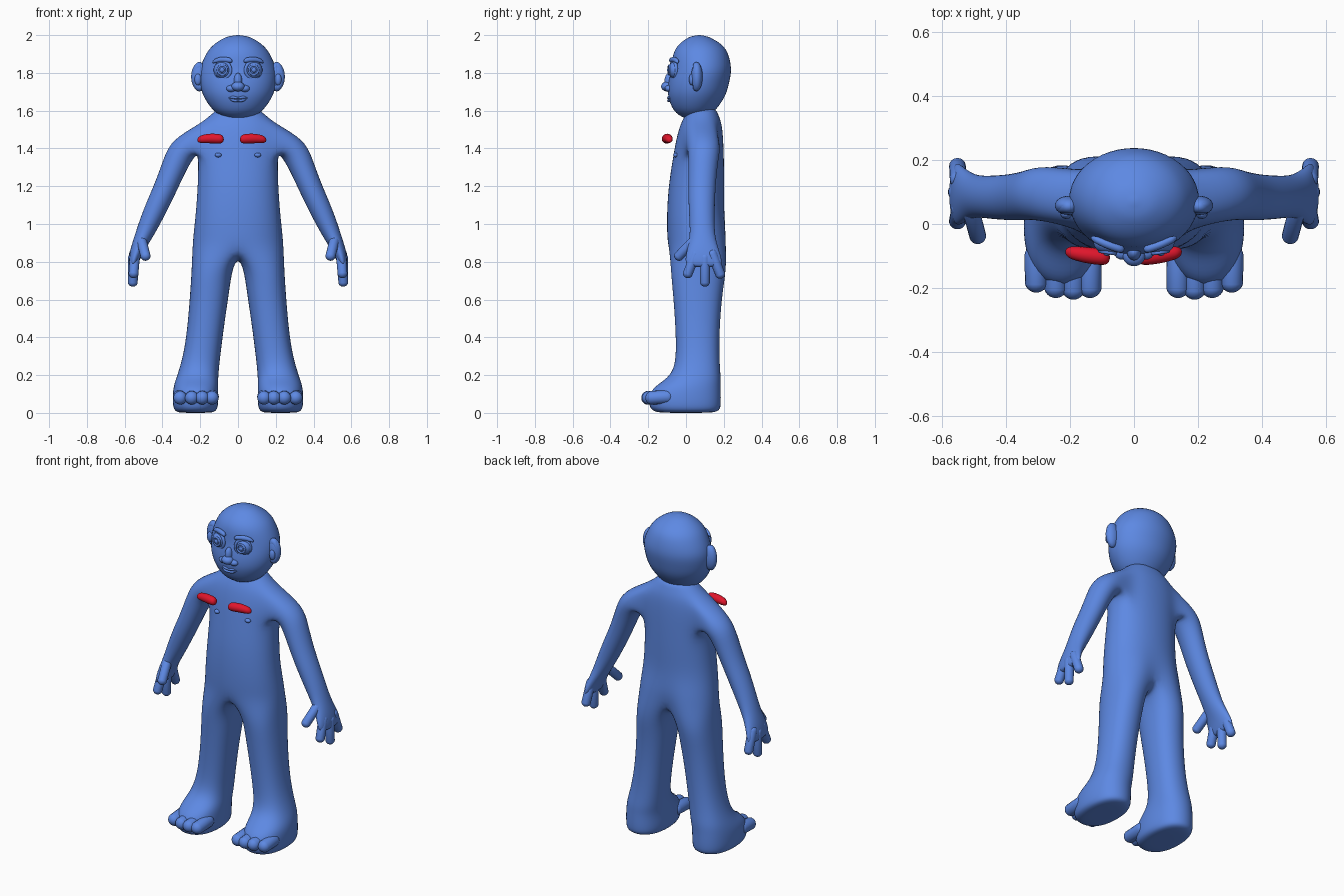
import bpy, bmesh, math
from mathutils import Matrix, Vector

cube = bpy.data.objects.get("Cube")
if cube:
    bpy.data.objects.remove(cube, do_unlink=True)


def material(name, rgb):
    m = bpy.data.materials.new(name)
    m.use_nodes = True
    m.diffuse_color = (*rgb, 1)
    m.node_tree.nodes["Principled BSDF"].inputs["Base Color"].default_value = (*rgb, 1)
    return m


BLUE = material("skin blue", (0.11, 0.25, 0.77))
RED = material("bright red", (0.75, 0.008, 0.025))


def finish(name, bm, mat=BLUE):
    bmesh.ops.recalc_face_normals(bm, faces=bm.faces[:])
    me = bpy.data.meshes.new(name)
    bm.to_mesh(me)
    bm.free()
    ob = bpy.data.objects.new(name, me)
    bpy.context.collection.objects.link(ob)
    me.materials.append(mat)
    for p in me.polygons:
        p.use_smooth = True
    return ob


def bridge(bm, loops, closed=True):
    """Join successive vertex loops with quads."""
    for r, q in zip(loops, loops[1:]):
        for k in range(len(r) if closed else len(r) - 1):
            n = (k + 1) % len(r)
            bm.faces.new((r[k], r[n], q[n], q[k]))


def oval(angle, rx, ry, power=2.0):
    s, c = math.sin(angle), math.cos(angle)
    return (math.copysign(abs(s) ** (2 / power), s) * rx,
            -math.copysign(abs(c) ** (2 / power), c) * ry)


def spline(rows, steps=4):
    """Catmull-Rom interpolation through rows of numbers."""
    out = []
    for i in range(len(rows) - 1):
        p = [rows[max(0, min(len(rows) - 1, i + k))] for k in (-1, 0, 1, 2)]
        for j in range(steps):
            t = j / steps
            out.append([0.5 * (2 * b + (c - a) * t + (2 * a - 5 * b + 4 * c - d) * t * t
                               + (3 * b - a - 3 * c + d) * t ** 3) for a, b, c, d in zip(*p)])
    return out + [list(rows[-1])]


def loft(name, rows, mat=BLUE, side=1, along_x=False, count=16):
    """Skin ovals given as (x, y, z, half width, half depth)."""
    bm = bmesh.new()
    loops = []
    for x, y, z, rx, ry in spline(rows):
        loop = []
        for k in range(count):
            u, v = oval(math.tau * k / count, max(rx, 0.001), max(ry, 0.001))
            co = (x, y + v, z + u) if along_x else (x + u, y + v, z)
            loop.append(bm.verts.new((side * co[0], co[1], co[2])))
        loops.append(loop)
    bridge(bm, loops)
    bm.faces.new(loops[0])
    bm.faces.new(loops[-1])
    return finish(name, bm, mat)


def balls(name, *items):
    bm = bmesh.new()
    for centre, radii in items:
        bmesh.ops.create_uvsphere(bm, u_segments=24, v_segments=16, radius=1,
                                  matrix=Matrix.Translation(centre) @ Matrix.Diagonal((*radii, 1)))
    finish(name, bm)


def digits(name, side, items):
    """Round-ended fingers or toes from point a to point b."""
    bm = bmesh.new()
    for a, b, r in items:
        a, b = (Vector((side * p[0], p[1], p[2])) for p in (a, b))
        verts = bmesh.ops.create_uvsphere(bm, u_segments=16, v_segments=12, radius=r)["verts"]
        for v in verts:
            if v.co.z > r * 0.1:
                v.co.z += (b - a).length
        turn = (b - a).to_track_quat('Z', 'Y').to_matrix().to_4x4()
        bmesh.ops.transform(bm, matrix=Matrix.Translation(a) @ turn, verts=verts)
    finish(name, bm)


def hoop(name, loc, turn, major, minor, sx=1, sz=1):
    """Ring facing forward, turned about the vertical."""
    bm = bmesh.new()
    loops = []
    for i in range(32):
        a = math.tau * i / 32
        loop = []
        for j in range(10):
            b = math.tau * j / 10
            d = major + minor * math.cos(b)
            loop.append(bm.verts.new((sx * d * math.cos(a), minor * math.sin(b), sz * d * math.sin(a))))
        loops.append(loop)
    bridge(bm, loops + loops[:1])
    ob = finish(name, bm)
    ob.location = loc
    ob.rotation_euler.z = turn


# Body cage: left half, mirrored and subdivided
bm = bmesh.new()
swell16 = 3 / (2 + math.cos(math.tau / 16))
swell12 = 3 / (2 + math.cos(math.tau / 12))

# torso half rings run from front middle to back middle: y, z, rx, ry, cleft
torso = []
for y, z, rx, ry, cleft in [
        (.085, 1.62, .095, .07, 0), (.085, 1.58, .14, .085, 0), (.08, 1.53, .2, .11, 0),
        (.072, 1.44, .217, .125, 0), (.065, 1.34, .208, .135, 0), (.055, 1.2, .212, .147, 0),
        (.05, 1.07, .221, .15, 0), (.06, .96, .233, .16, .015), (.067, .88, .24, .162, .04)]:
    loop = []
    for k in range(9):
        u, v = oval(math.pi * k / 8, rx * swell16, ry * swell16, 2.2)
        loop.append(bm.verts.new((0 if k in (0, 8) else u, y + v - (cleft if k == 8 else 0), z)))
    torso.append(loop)
bridge(bm, torso, closed=False)
bm.faces.new(torso[0])

# leg flowing into foot, starting from hip and crotch
crotch = [bm.verts.new((0, y, .825)) for y in (.13, .06, -.01)]
legs = [torso[-1] + crotch]
for x, y, z, rx, ry in [
        (.138, .066, .76, .106, .146), (.15, .062, .64, .102, .13), (.168, .061, .48, .096, .117),
        (.186, .062, .34, .096, .113), (.203, .06, .245, .102, .118), (.216, .045, .185, .11, .138),
        (.223, .008, .14, .117, .174), (.225, -.006, .095, .12, .189), (.225, -.006, .04, .12, .189),
        (.225, 0, .004, .108, .175), (.225, 0, 0, .06, .1)]:
    loop = []
    for k in range(12):
        u, v = oval(math.radians(30 * k - 30), rx * swell12, ry * swell12, 2.3)
        loop.append(bm.verts.new((x + u, y + v, z)))
    legs.append(loop)
bridge(bm, legs)
bm.faces.new(legs[-1])

# arm and palm, grown out of an opening in the torso side
top, mid, low = torso[2:5]
opening = top[2:7] + mid[2:7] + low[2:7]
arms = [top[2:7] + [mid[6]] + low[6:1:-1] + [mid[2]]]
bmesh.ops.delete(bm, geom=[f for f in bm.faces if all(v in opening for v in f.verts)],
                 context='FACES')
path = [(.285, .098, 1.413, .075, .086), (.332, .09, 1.32, .067, .077), (.38, .084, 1.2, .061, .072),
        (.427, .083, 1.1, .059, .069), (.472, .085, 1.0, .053, .065), (.508, .088, .92, .043, .067),
        (.54, .09, .85, .034, .088), (.555, .094, .795, .027, .1), (.558, .097, .77, .018, .08)]
for i, (x, y, z, ra, rb) in enumerate(path):
    a, b = path[max(i - 1, 0)], path[min(i + 1, len(path) - 1)]
    along = Vector((b[0] - a[0], 0, b[2] - a[2])).normalized()
    out = Vector((-along.z, 0, along.x))
    loop = []
    for j in range(12):
        t = math.radians(30 * (j - 2))
        loop.append(bm.verts.new(Vector((x, y, z)) + out * (ra * swell12 * math.cos(t))
                                 + Vector((0, rb * swell12 * math.sin(t), 0))))
    arms.append(loop)
bridge(bm, arms)
bm.faces.new(arms[-1])
body = finish("body", bm)
mirror = body.modifiers.new("mirror", 'MIRROR')
mirror.use_clip = True
subdivide = body.modifiers.new("subdivide", 'SUBSURF')
subdivide.levels = subdivide.render_levels = 2

# Head
loft("head", [(0, .07, 2.0, .006, .006), (0, .07, 1.988, .065, .055), (0, .075, 1.95, .127, .112),
              (0, .078, 1.9, .168, .144), (0, .08, 1.82, .2, .158), (0, .066, 1.74, .2, .16),
              (0, .055, 1.67, .178, .147), (0, .045, 1.6, .127, .107), (0, .045, 1.562, .062, .055),
              (0, .045, 1.55, .006, .006)], count=48)

# Nose and lips
balls("nose", ((0, -.1, 1.728), (.035, .032, .026)), ((.036, -.09, 1.717), (.026, .022, .018)),
      ((-.036, -.09, 1.717), (.026, .022, .018)), ((0, -.088, 1.755), (.022, .026, .045)))
for name, z in (("upper_lip", 1.671), ("lower_lip", 1.656)):
    loft(name, [(-.052, -.083, 1.667, .001, .001), (-.03, -.088, z, .007, .009),
                (0, -.09, z - .004, .006, .01), (.03, -.088, z, .007, .009),
                (.052, -.083, 1.667, .001, .001)], along_x=True)


def brow(name, loc, length, r, drop, mat, side, back):
    """Tapered arched bar, thick at the inner end."""
    rows = [(0, 0, -.2, .05), (.05, 0, -.1, .7), (.2, .1, .1, 1), (.55, .45, .25, 1),
            (.85, .8, -.1, .8), (.97, .95, -.5, .45), (1, 1, -.6, .05)]
    ob = loft(name, [(t * length, b * back, h * drop, r * k, r * k) for t, b, h, k in rows],
              mat, side, along_x=True)
    ob.location = loc


for s, word in ((1, "left"), (-1, "right")):
    # Fingers and toes
    digits(word + "_fingers", s, [((.545, .05, .84), (.553, .01, .74), .027),
                                  ((.555, .1, .82), (.557, .1, .695), .027),
                                  ((.55, .14, .84), (.553, .18, .737), .027),
                                  ((.51, .04, .91), (.49, -.036, .832), .027)])
    digits(word + "_toes", s, [((x, -.1, .085), (x, tip, .08), .037) for x, tip in (
        (.138, -.195), (.19, -.2), (.245, -.195), (.306, -.178))])
    # Eyes and brows
    balls(word + "_eyeball", ((s * .08, -.058, 1.815), (.047, .036, .045)),
          ((s * .084, -.09, 1.815), (.013, .01, .013)))
    hoop(word + "_eyelid", (s * .08, -.066, 1.815), s * .35, .043, .009)
    hoop(word + "_iris", (s * .083, -.089, 1.815), s * .15, .024, .006)
    brow(word + "_eyebrow", (s * .03, -.078, 1.866), .105, .014, .018, BLUE, s, .035)
    # Ears
    balls(word + "_ear", ((s * .205, .058, 1.78), (.043, .03, .075)),
          ((s * .212, .03, 1.765), (.018, .014, .03)))
    hoop(word + "_ear_rim", (s * .205, .055, 1.78), 0, .04, .02, .65, 1.3)
    # Chest details
    balls(word + "_nipple", ((s * .105, -.054, 1.365), (.018, .014, .012)))
    brow(word + "_floating_bar", (.01 if s > 0 else -.075, -.105, 1.45), .14, .025, .01, RED, s, .018)
